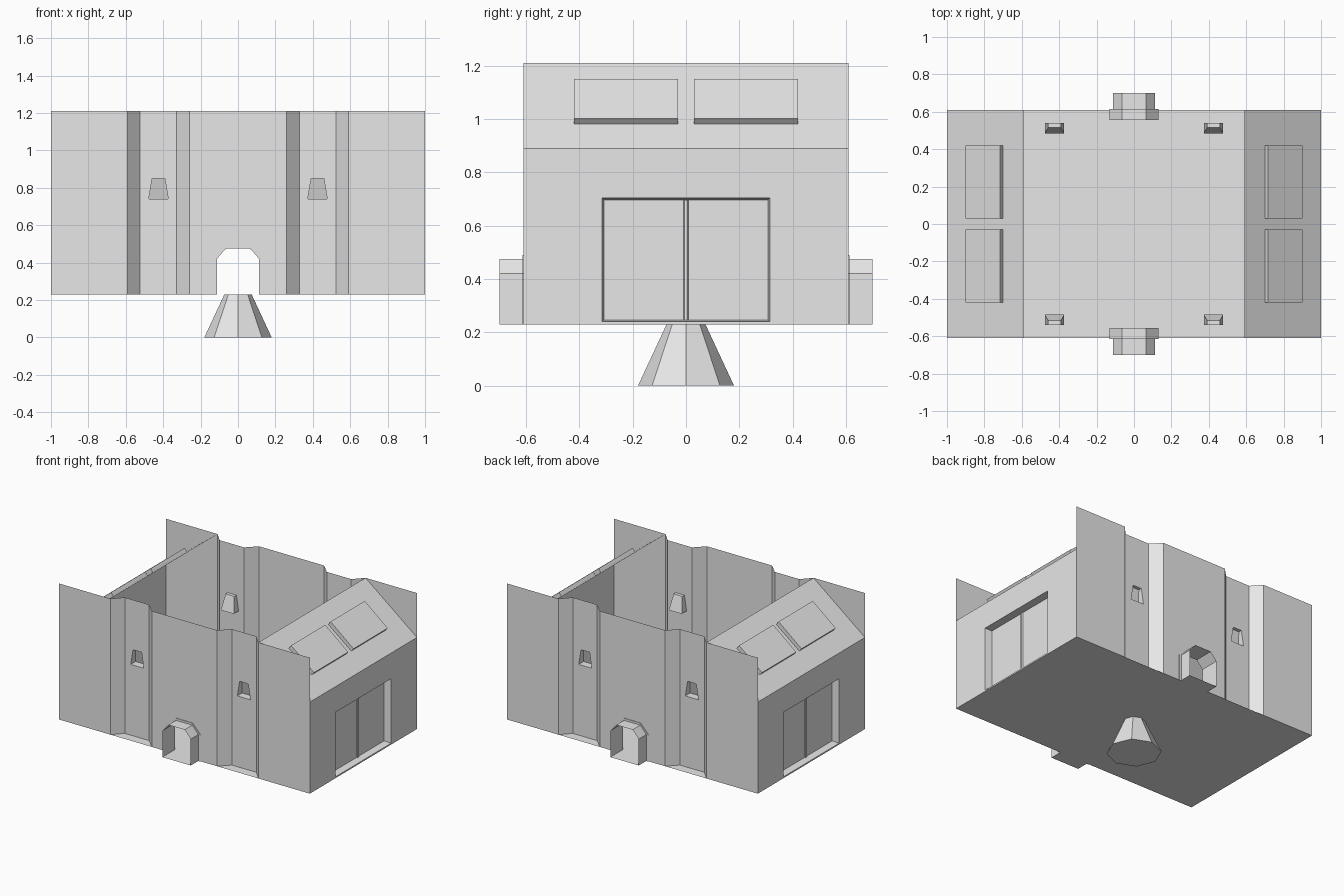
import bpy
import bmesh
from math import cos, sin, radians

cube = bpy.data.objects.get("Cube")
if cube:
    bpy.data.objects.remove(cube, do_unlink=True)

grey = bpy.data.materials.new("plain_grey")
grey.use_nodes = True
grey.diffuse_color = (0.8, 0.8, 0.8, 1)
grey.node_tree.nodes["Principled BSDF"].inputs["Base Color"].default_value = (0.8, 0.8, 0.8, 1)

BASE, TOP, EAVE = 0.23, 1.21, 0.89
END, RIDGE, SIDE = 1.0, 0.59, 0.61


def loft(name, loops, closed=True, cap_start=False, cap_end=False, mirror=(1, 1)):
    """Join matching point loops with quads, optionally capping the ends."""
    bm = bmesh.new()
    rows = [[bm.verts.new((x * mirror[0], y * mirror[1], z)) for x, y, z in loop]
            for loop in loops]
    for a, b in zip(rows, rows[1:]):
        n = len(a)
        for i in range(n if closed else n - 1):
            j = (i + 1) % n
            bm.faces.new((a[i], a[j], b[j], b[i]))
    if cap_start:
        bm.faces.new(rows[0][::-1])
    if cap_end:
        bm.faces.new(rows[-1])
    bmesh.ops.remove_doubles(bm, verts=bm.verts, dist=0.0001)
    bmesh.ops.recalc_face_normals(bm, faces=bm.faces)
    mesh = bpy.data.meshes.new(name)
    bm.to_mesh(mesh)
    bm.free()
    mesh.materials.append(grey)
    obj = bpy.data.objects.new(name, mesh)
    bpy.context.scene.collection.objects.link(obj)
    return obj


def rect_x(x, half, low, high):
    return [(x, -half, low), (x, half, low), (x, half, high), (x, -half, high)]


def arch(half, flat, shoulder, top, y):
    return [(-half, y, BASE), (-half, y, shoulder), (-flat, y, top),
            (flat, y, top), (half, y, shoulder), (half, y, BASE)]


def doorway(y):
    return arch(0.113, 0.065, 0.42, 0.475, y)


def surround(y):
    return arch(0.13, 0.065, 0.42, 0.49, y)


def strip(name, plan, mirror):
    """Upright wall strip following a plan line."""
    loft(name, [[(x, y, BASE) for x, y in plan], [(x, y, TOP) for x, y in plan]],
         closed=False, mirror=mirror)


# Floor and the eight-sided foot below it
loft("floor", [[(-END, -SIDE, BASE), (END, -SIDE, BASE), (END, SIDE, BASE), (-END, SIDE, BASE)]],
     cap_end=True)


def ring(r, z):
    return [(r * cos(radians(45 * i)), r * sin(radians(45 * i)), z) for i in range(8)]


loft("foot", [ring(0.18, 0), ring(0.073, BASE)], cap_start=True)

INNER, STEP_IN, STEP_OUT = 0.26, 0.33, 0.525
RECESS = -0.54

for sy, face in ((1, "front"), (-1, "back")):
    # Middle wall section with the doorway left open
    outline = [(-INNER, -SIDE, BASE)] + doorway(-SIDE) + [
        (INNER, -SIDE, BASE), (INNER, -SIDE, TOP), (-INNER, -SIDE, TOP)]
    loft(face + "_middle_wall", [outline], cap_end=True, mirror=(1, sy))

    for sx, hand in ((1, "left"), (-1, "right")):
        name = face + "_" + hand
        # Outer wall and the slanted sides of the recess
        strip(name + "_outer_wall", [(END, -SIDE), (RIDGE, -SIDE), (STEP_OUT, RECESS)], (sx, sy))
        strip(name + "_recess_side", [(STEP_IN, RECESS), (INNER, -SIDE)], (sx, sy))
        # Recessed wall with a tapered niche pushed inward
        c = 0.425
        panel = [(STEP_IN, RECESS, BASE), (STEP_OUT, RECESS, BASE),
                 (STEP_OUT, RECESS, TOP), (STEP_IN, RECESS, TOP)]

        def niche(low_y, high_y):
            return [(c - 0.052, low_y, 0.74), (c + 0.052, low_y, 0.74),
                    (c + 0.034, high_y, 0.85), (c - 0.034, high_y, 0.85)]

        loft(name + "_niche_wall", [panel, niche(RECESS, RECESS), niche(-0.485, -0.515)],
             cap_end=True, mirror=(sx, sy))

    # Porch tunnel, its floor and the surround
    loft(face + "_porch", [doorway(-0.70), doorway(-0.557)], closed=False, mirror=(1, sy))
    loft(face + "_porch_floor",
         [[(-0.113, -0.70, BASE), (0.113, -0.70, BASE), (0.113, -SIDE, BASE), (-0.113, -SIDE, BASE)]],
         cap_end=True, mirror=(1, sy))
    loft(face + "_door_surround",
         [doorway(-0.557), surround(-0.557), surround(-0.614), doorway(-0.614)],
         closed=False, mirror=(1, sy))

for sx, hand in ((1, "left"), (-1, "right")):
    # End wall with the inset double door
    loft(hand + "_end_wall",
         [rect_x(END, SIDE, BASE, EAVE), rect_x(END, 0.315, 0.24, 0.705),
          rect_x(0.95, 0.308, 0.247, 0.697)], cap_end=True, mirror=(sx, 1))
    loft(hand + "_door_post",
         [rect_x(0.95, 0.009, 0.247, 0.697), rect_x(0.959, 0.006, 0.247, 0.697)],
         cap_end=True, mirror=(sx, 1))
    # Sloping roof
    loft(hand + "_roof",
         [[(END, -SIDE, EAVE), (END, SIDE, EAVE), (RIDGE, SIDE, TOP), (RIDGE, -SIDE, TOP)]],
         cap_end=True, mirror=(sx, 1))
    # Two raised roof panels
    profile = [(0.88, 0.98), (0.90, 1.003), (0.717, 1.15), (0.70, 1.124)]
    for sy, place in ((1, "back"), (-1, "front")):
        loft(hand + "_" + place + "_roof_panel",
             [[(x, y, z) for x, z in profile] for y in (0.03, 0.42)],
             cap_start=True, cap_end=True, mirror=(sx, sy))
